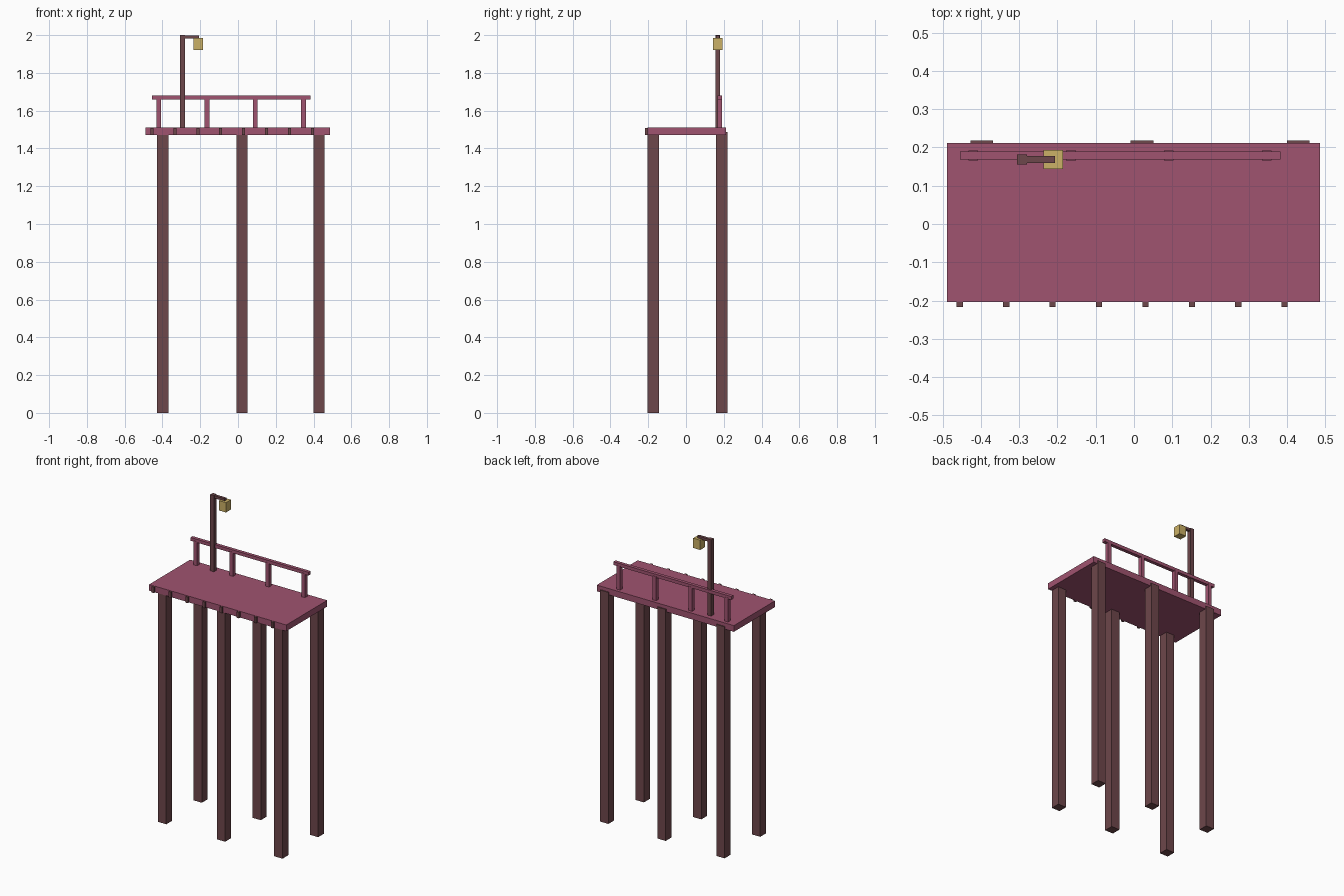
import bpy

if "Cube" in bpy.data.objects:
    bpy.data.objects.remove(bpy.data.objects["Cube"], do_unlink=True)


def make_material(name, rgb):
    mat = bpy.data.materials.new(name)
    mat.use_nodes = True
    color = (*rgb, 1.0)
    mat.diffuse_color = color
    mat.node_tree.nodes["Principled BSDF"].inputs["Base Color"].default_value = color
    return mat


rose_wood = make_material("rose wood", (0.35, 0.087, 0.16))
dark_wood = make_material("dark wood", (0.155, 0.063, 0.07))
lamp_yellow = make_material("lamp yellow", (0.6, 0.44, 0.135))


def box(name, x, y, z, mat):
    """Box spanning the (low, high) range on each axis."""
    spans = (x, y, z)
    bpy.ops.mesh.primitive_cube_add(size=1, location=[(a + b) / 2 for a, b in spans])
    obj = bpy.context.object
    obj.name = name
    obj.scale = [b - a for a, b in spans]
    bpy.ops.object.transform_apply(location=False, rotation=False, scale=True)
    obj.data.materials.append(mat)
    return obj


def around(center, width):
    return (center - width / 2, center + width / 2)


# Platform
DECK_BOTTOM, DECK_TOP = 1.47, 1.51
box("deck", (-0.489, 0.486), (-0.204, 0.212), (DECK_BOTTOM, DECK_TOP), rose_wood)

# Six square stilts in two rows
for row, y in (("front", -0.173), ("back", 0.189)):
    for side, x in (("right", -0.398), ("middle", 0.021), ("left", 0.429)):
        box(f"{row}_{side}_stilt", around(x, 0.059), around(y, 0.059), (0, 1.488), dark_wood)

# Thin battens along the front edge
for i in range(8):
    box(f"edge_batten_{i + 1}", around(-0.455 + i * 0.1212, 0.016),
        (-0.217, -0.2), (DECK_BOTTOM, DECK_TOP - 0.001), dark_wood)

# Railing along the back
for i in range(4):
    box(f"railing_post_{i + 1}", around(-0.42 + i * 0.2555, 0.025),
        around(0.179, 0.025), (DECK_TOP - 0.01, 1.665), rose_wood)
box("railing_bar", (-0.455, 0.383), around(0.179, 0.022), (1.658, 1.679), rose_wood)

# Lamp post with hanging lantern
box("lamp_post", around(-0.293, 0.026), around(0.168, 0.026), (DECK_TOP - 0.01, 2.0), dark_wood)
box("lamp_arm", (-0.285, -0.206), around(0.168, 0.018), (1.981, 1.998), dark_wood)
box("lantern", around(-0.211, 0.05), around(0.168, 0.05), (1.921, 1.984), lamp_yellow)
